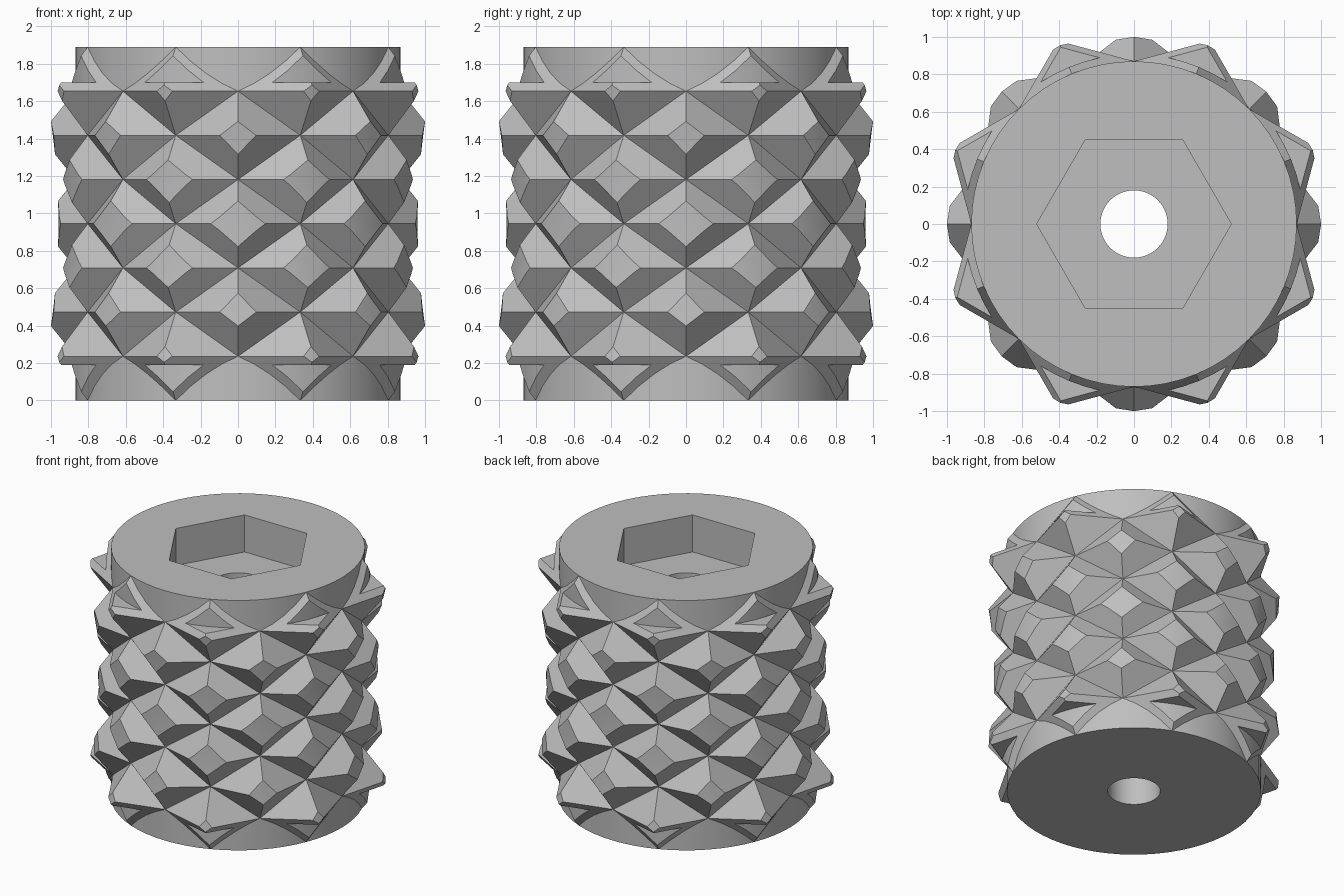
import bpy, bmesh
from math import sin, cos, pi, radians

if "Cube" in bpy.data.objects:
    bpy.data.objects.remove(bpy.data.objects["Cube"])

H = 1.89            # overall height
R = 0.87            # radius at the stud corners
STEP = H / 8        # half the height of a stud
BAND = 0.19         # height of the trimmed band at each end

grey = bpy.data.materials.new("plain_grey")
grey.use_nodes = True
grey.diffuse_color = (0.52, 0.52, 0.52, 1)
grey.node_tree.nodes["Principled BSDF"].inputs["Base Color"].default_value = grey.diffuse_color


def add_object(name, bm):
    bmesh.ops.recalc_face_normals(bm, faces=bm.faces)
    mesh = bpy.data.meshes.new(name)
    bm.to_mesh(mesh)
    bm.free()
    mesh.materials.append(grey)
    obj = bpy.data.objects.new(name, mesh)
    bpy.context.collection.objects.link(obj)
    return obj


def lathe(name, profile, sides=64):
    """Closed solid turned from (radius, z) points."""
    bm = bmesh.new()
    rings = [[bm.verts.new((r * cos(2 * pi * i / sides), r * sin(2 * pi * i / sides), z))
              for i in range(sides)] for r, z in profile]
    for low, high in zip(rings, rings[1:]):
        for i in range(sides):
            j = (i + 1) % sides
            bm.faces.new((low[i], low[j], high[j], high[i]))
    bm.faces.new(rings[0])
    bm.faces.new(rings[-1])
    return add_object(name, bm)


def apply_boolean(obj, tool, operation):
    tool.hide_render = True
    mod = obj.modifiers.new("shape", 'BOOLEAN')
    mod.operation, mod.solver, mod.object = operation, 'EXACT', tool
    graph = bpy.context.evaluated_depsgraph_get()
    mesh = bpy.data.meshes.new_from_object(obj.evaluated_get(graph))
    obj.modifiers.clear()
    obj.data = mesh


def smooth(obj):
    bpy.ops.object.select_all(action='DESELECT')
    obj.select_set(True)
    bpy.context.view_layer.objects.active = obj
    bpy.ops.object.shade_smooth_by_angle(angle=radians(20))


# Core: end bands with a narrower middle hidden under the studs
core = lathe("core", [(R, 0), (R, STEP), (0.84, STEP + 0.01),
                      (0.84, H - STEP - 0.01), (R, H - STEP), (R, H)])

# Hexagonal socket in the top and a round bore right through
socket = lathe("socket_cutter", [(0.52, H - 0.28), (0.52, H + 0.1)], 6)
bore = lathe("bore_cutter", [(0.18, -0.1), (0.18, H + 0.1)])
for tool in (socket, bore):
    apply_boolean(core, tool, 'DIFFERENCE')
    bpy.data.objects.remove(tool)
smooth(core)

# Envelope that trims the stud tips: waisted middle, stepped-in ends
waist = []
for i in range(25):
    z = BAND + (H - 2 * BAND) * i / 24
    waist.append((0.96 + 0.135 * (z - H / 2) ** 2, z))
envelope = lathe("envelope", [(0.908, -0.1), (0.908, BAND)] + waist
                 + [(0.908, H - BAND), (0.908, H + 0.1)])


def make_stud(name, z):
    """Four-sided pyramid facing +x, with a point buried in the core."""
    bm = bmesh.new()
    a = pi / 8
    rim = [bm.verts.new(p) for p in (
        (R * cos(a), R * sin(a), z), (R, 0, z + STEP),
        (R * cos(a), -R * sin(a), z), (R, 0, z - STEP))]
    for tip in (bm.verts.new((1.06, 0, z)), bm.verts.new((0.72, 0, z))):
        for i in range(4):
            bm.faces.new((rim[i], rim[(i + 1) % 4], tip))
    return add_object(name, bm)


# Seven rows of eight studs, alternate rows turned by half a stud
for row in range(1, 8):
    stud = make_stud("stud", row * STEP)
    apply_boolean(stud, envelope, 'INTERSECT')
    smooth(stud)
    for k in range(8):
        part = stud if k == 0 else stud.copy()
        if k:
            bpy.context.collection.objects.link(part)
        part.name = f"stud_row{row}_{k + 1}"
        part.rotation_euler.z = k * pi / 4 + (row % 2) * pi / 8

bpy.data.objects.remove(envelope)
